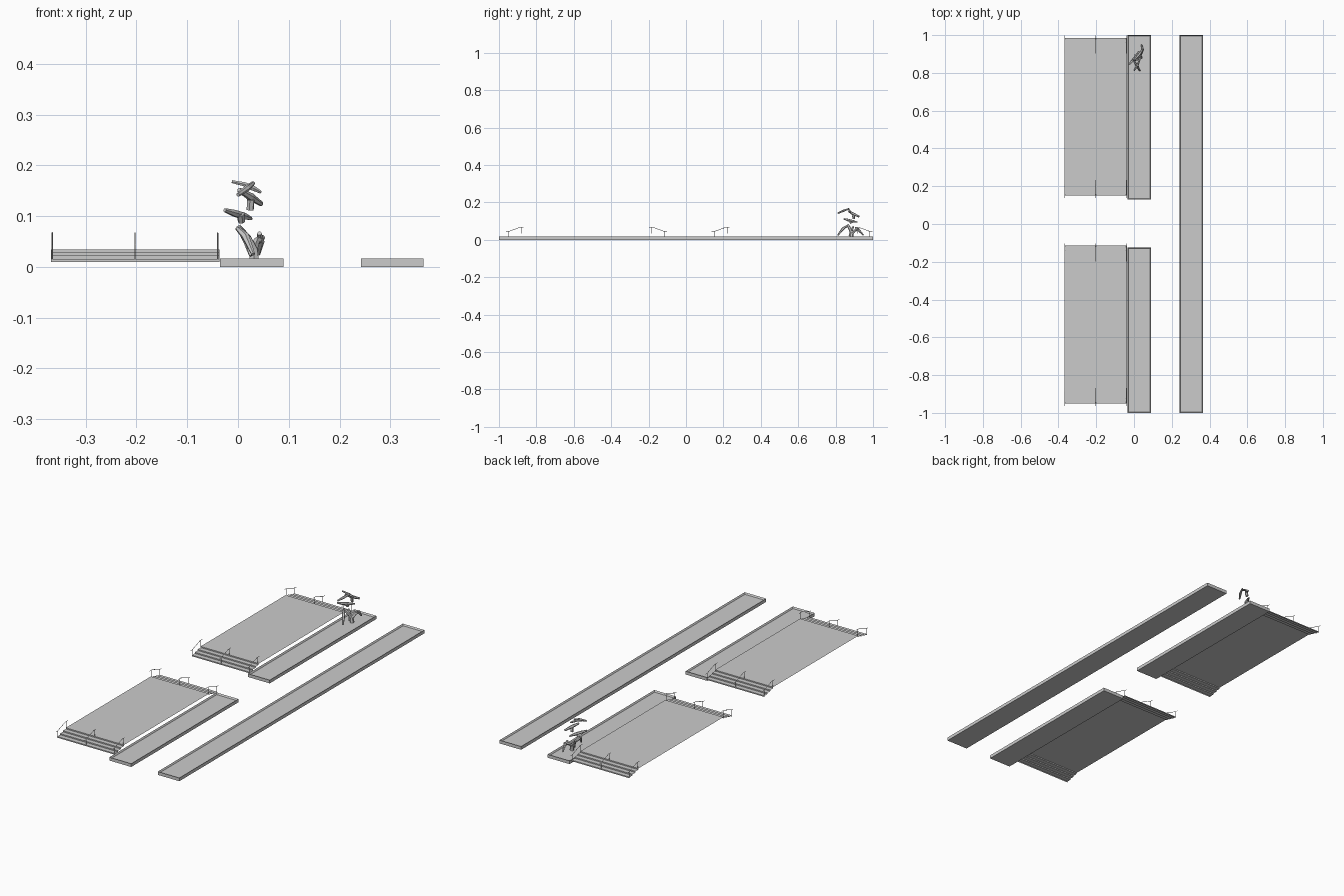
import bpy, bmesh
from mathutils import Vector

if "Cube" in bpy.data.objects:
    bpy.data.objects.remove(bpy.data.objects["Cube"])


def mesh_object(name, bm):
    bmesh.ops.recalc_face_normals(bm, faces=bm.faces)
    me = bpy.data.meshes.new(name)
    bm.to_mesh(me)
    bm.free()
    ob = bpy.data.objects.new(name, me)
    bpy.context.collection.objects.link(ob)
    return ob


def tubes(name, paths, depth, res=0):
    """Capped tubes along polylines; each point is x, y, z, radius factor."""
    cu = bpy.data.curves.new(name, 'CURVE')
    cu.dimensions = '3D'
    cu.bevel_depth = depth
    cu.bevel_resolution = res
    cu.use_fill_caps = True
    for path in paths:
        sp = cu.splines.new('POLY')
        sp.use_smooth = False
        sp.points.add(len(path) - 1)
        for p, (x, y, z, r) in zip(sp.points, path):
            p.co = (x, y, z, 1)
            p.radius = r
    ob = bpy.data.objects.new(name, cu)
    bpy.context.collection.objects.link(ob)
    return ob


def planter(name, x0, x1, y0, y1, h=0.017, t=0.007, floor=0.009):
    """Low walled bed with a recessed soil surface."""
    bm = bmesh.new()
    bmesh.ops.create_cube(bm, size=1)
    for v in bm.verts:
        v.co = Vector(((x0 + x1) / 2 + v.co.x * (x1 - x0),
                       (y0 + y1) / 2 + v.co.y * (y1 - y0), h / 2 + v.co.z * h))
    bm.normal_update()
    top = [f for f in bm.faces if f.normal.z > 0.9]
    bmesh.ops.inset_region(bm, faces=top, thickness=t)
    for v in top[0].verts:
        v.co.z = floor
    return mesh_object(name, bm)


# Planter beds
planter("long_planter", 0.242, 0.365, -1.0, 1.0)
planter("back_planter", -0.035, 0.090, 0.13, 1.0)
planter("front_planter", -0.035, 0.090, -1.0, -0.125)

# Raised decks: open sheet with three treads at each end
X0, X1, Z0, RISE = -0.368, -0.036, 0.010, 0.006


def deck(name, yc, half=0.4175, tread=0.0235):
    left = [(-half, Z0)]
    for i in range(4):
        y = -half + tread * i
        if i:
            left.append((y, Z0 + RISE * i))
        left.append((y, Z0 + RISE * (i + 1)))
    profile = left + [(-y, z) for y, z in reversed(left)]
    bm = bmesh.new()
    rows = [(bm.verts.new((X0, yc + y, z)), bm.verts.new((X1, yc + y, z)))
            for y, z in profile]
    for (a, b), (c, d) in zip(rows, rows[1:]):
        bm.faces.new((a, b, d, c))
    return mesh_object(name, bm)


for label, yc in (("front", -0.5325), ("back", 0.5675)):
    deck(label + "_deck", yc)
    # Handrails at both flights of steps
    paths = []
    for s in (-1, 1):
        for x in (-0.366, -0.203, -0.040):
            def pt(y, z):
                return (x, yc + s * y, z, 1)
            paths.append([pt(0.430, 0.044), pt(0.418, 0.044), pt(0.355, 0.067),
                          pt(0.335, 0.067)])
            paths.append([pt(0.415, 0.012), pt(0.415, 0.045)])
            paths.append([pt(0.348, 0.034), pt(0.348, 0.067)])
    tubes(label + "_handrails", paths, 0.0013)

# Small tree: trunk and lower limbs
tubes("tree_trunk", [
    [(0.032, 0.885, 0.012, 1.2), (0.030, 0.885, 0.035, 1.0),
     (0.020, 0.878, 0.055, 0.9), (0.000, 0.865, 0.078, 0.8)],
    [(0.030, 0.885, 0.035, 1.0), (0.036, 0.905, 0.050, 0.8), (0.048, 0.925, 0.058, 0.7)],
], 0.009, 1)

tubes("tree_lower_leaves", [
    [(0.000, 0.862, 0.075, 0.6), (0.015, 0.840, 0.060, 1.0), (0.030, 0.812, 0.025, 0.5)],
    [(0.005, 0.895, 0.070, 0.6), (0.018, 0.885, 0.050, 0.9), (0.025, 0.872, 0.022, 0.4)],
    [(0.042, 0.905, 0.066, 0.6), (0.045, 0.925, 0.050, 0.9), (0.040, 0.948, 0.025, 0.5)],
], 0.008, 1)

# Floating leaf clusters in the crown
tubes("tree_middle_leaves", [
    [(-0.026, 0.845, 0.112, 0.5), (-0.008, 0.865, 0.106, 0.9),
     (0.012, 0.890, 0.100, 0.9), (0.026, 0.915, 0.095, 0.4)],
    [(0.005, 0.875, 0.104, 1.0), (0.007, 0.885, 0.089, 0.9)],
], 0.008, 1)
tubes("tree_top_leaves", [
    [(-0.012, 0.868, 0.168, 0.4), (0.012, 0.870, 0.163, 0.6),
     (0.030, 0.875, 0.155, 0.7), (0.045, 0.880, 0.147, 0.4)],
    [(0.000, 0.812, 0.142, 0.5), (0.018, 0.840, 0.155, 0.8), (0.030, 0.870, 0.165, 0.5)],
    [(0.002, 0.870, 0.152, 0.6), (0.025, 0.895, 0.138, 1.0), (0.046, 0.925, 0.124, 0.6)],
    [(0.025, 0.895, 0.132, 1.0), (0.024, 0.898, 0.112, 0.9)],
], 0.008, 1)
